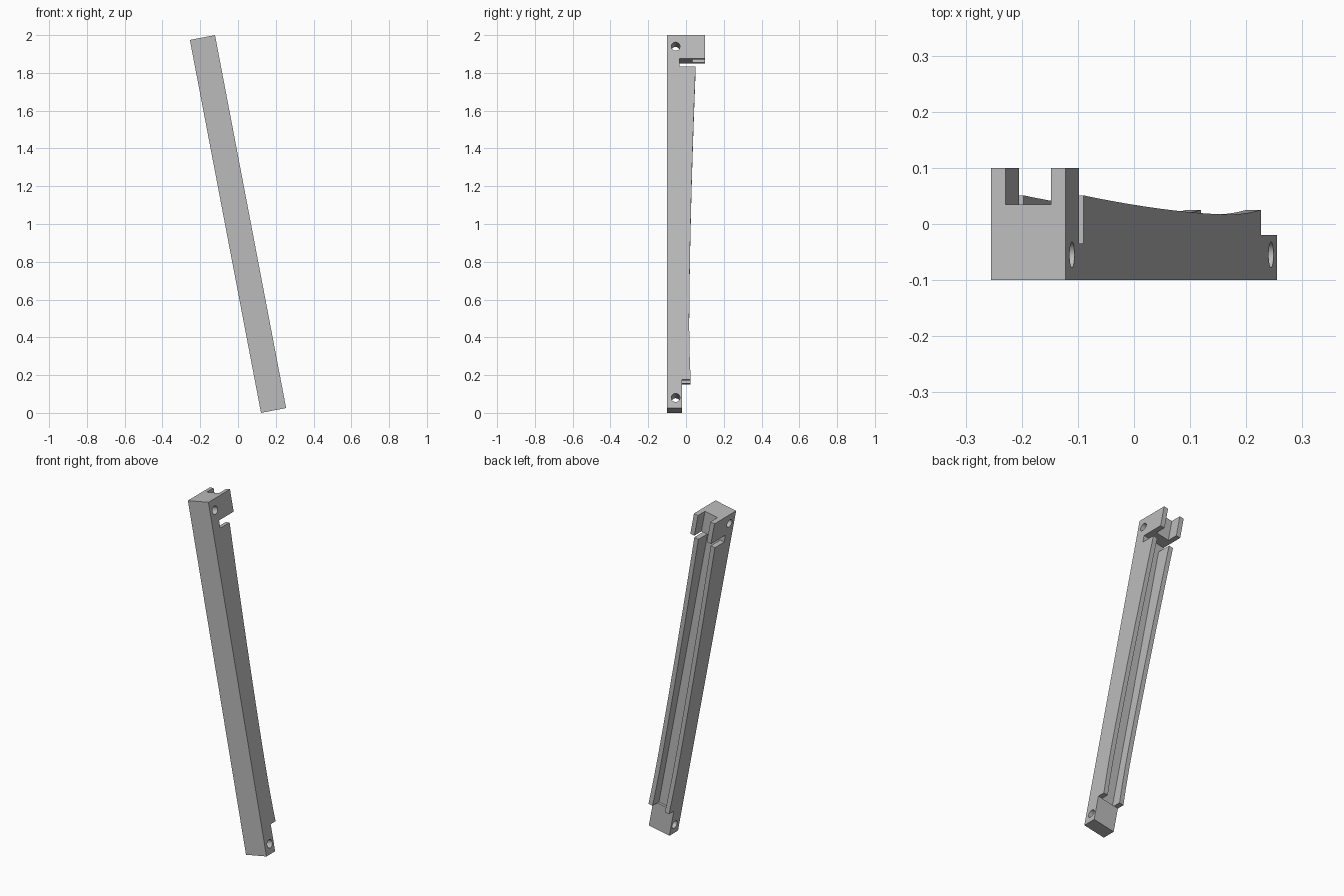
import bpy, bmesh, math
from mathutils import Matrix

cube = bpy.data.objects.get("Cube")
if cube:
    bpy.data.objects.remove(cube, do_unlink=True)

HALF_W, HALF_L = 0.0677, 1.005   # beam half width and half length
FOOT, RAIL_TOP, HEAD = -0.851, 0.835, 0.878
SLOT_Y = -0.035

grey = bpy.data.materials.new("plain grey")
grey.use_nodes = True
colour = (0.5, 0.5, 0.5, 1)
grey.diffuse_color = colour
grey.node_tree.nodes["Principled BSDF"].inputs["Base Color"].default_value = colour


def make_object(name, bm):
    bmesh.ops.recalc_face_normals(bm, faces=bm.faces[:])
    mesh = bpy.data.meshes.new(name)
    bm.to_mesh(mesh)
    bm.free()
    mesh.materials.append(grey)
    obj = bpy.data.objects.new(name, mesh)
    bpy.context.collection.objects.link(obj)
    return obj


def extrude_profile(name, points, half):
    """Extrude a (y, z) outline across x."""
    bm = bmesh.new()
    face = bm.faces.new([bm.verts.new((-half, y, z)) for y, z in points])
    new = bmesh.ops.extrude_face_region(bm, geom=[face])["geom"]
    verts = [v for v in new if isinstance(v, bmesh.types.BMVert)]
    bmesh.ops.translate(bm, verts=verts, vec=(2 * half, 0, 0))
    return make_object(name, bm)


def box_profile(y0, y1, z0, z1):
    return [(y0, z0), (y1, z0), (y1, z1), (y0, z1)]


def rail_height(w):
    """Gently sagging top edge of the rails, lowest near the foot."""
    low = -0.55
    if w < low:
        return 0.017 + 0.008 * ((low - w) / (low - FOOT)) ** 2
    return 0.017 + 0.034 * ((w - low) / (RAIL_TOP - low)) ** 1.6


def cut(target, cutter):
    cutter.hide_render = True
    mod = target.modifiers.new("cut", 'BOOLEAN')
    mod.operation, mod.solver, mod.object = 'DIFFERENCE', 'EXACT', cutter
    bpy.context.view_layer.objects.active = target
    bpy.ops.object.modifier_apply(modifier=mod.name)
    bpy.data.objects.remove(cutter, do_unlink=True)


# Beam side outline: foot step, sagging rail, slot, tall head
steps = 28
rail = [FOOT + (RAIL_TOP - FOOT) * i / steps for i in range(steps + 1)]
outline = [(-0.1, -HALF_L), (-0.02, -HALF_L), (-0.02, FOOT)]
outline += [(rail_height(w), w) for w in rail]
outline += [(SLOT_Y, RAIL_TOP), (SLOT_Y, HEAD), (0.1, HEAD), (0.1, HALF_L), (-0.1, HALF_L)]
beam = extrude_profile("grooved_beam", outline, HALF_W)

# Long groove between the rails and shallower channel through the head
cut(beam, extrude_profile("groove_cutter", box_profile(SLOT_Y, 0.2, FOOT, 0.855), 0.041))
cut(beam, extrude_profile("channel_cutter", box_profile(0.035, 0.2, 0.86, 1.1), 0.041))

# Cross holes near both ends
for w in (0.944, -0.949):
    bm = bmesh.new()
    place = Matrix.Translation((0, -0.055, w)) @ Matrix.Rotation(math.pi / 2, 4, 'Y')
    bmesh.ops.create_cone(bm, cap_ends=True, segments=32, radius1=0.023, radius2=0.023,
                          depth=0.3, matrix=place)
    cut(beam, make_object("hole_cutter", bm))

# Lean the whole beam sideways and stand it on the ground
beam.data.transform(Matrix.Translation((0, 0, 1)) @ Matrix.Rotation(math.radians(-10.8), 4, 'Y'))
bpy.ops.object.select_all(action='DESELECT')
beam.select_set(True)
bpy.context.view_layer.objects.active = beam
bpy.ops.object.shade_smooth_by_angle(angle=math.radians(25))
